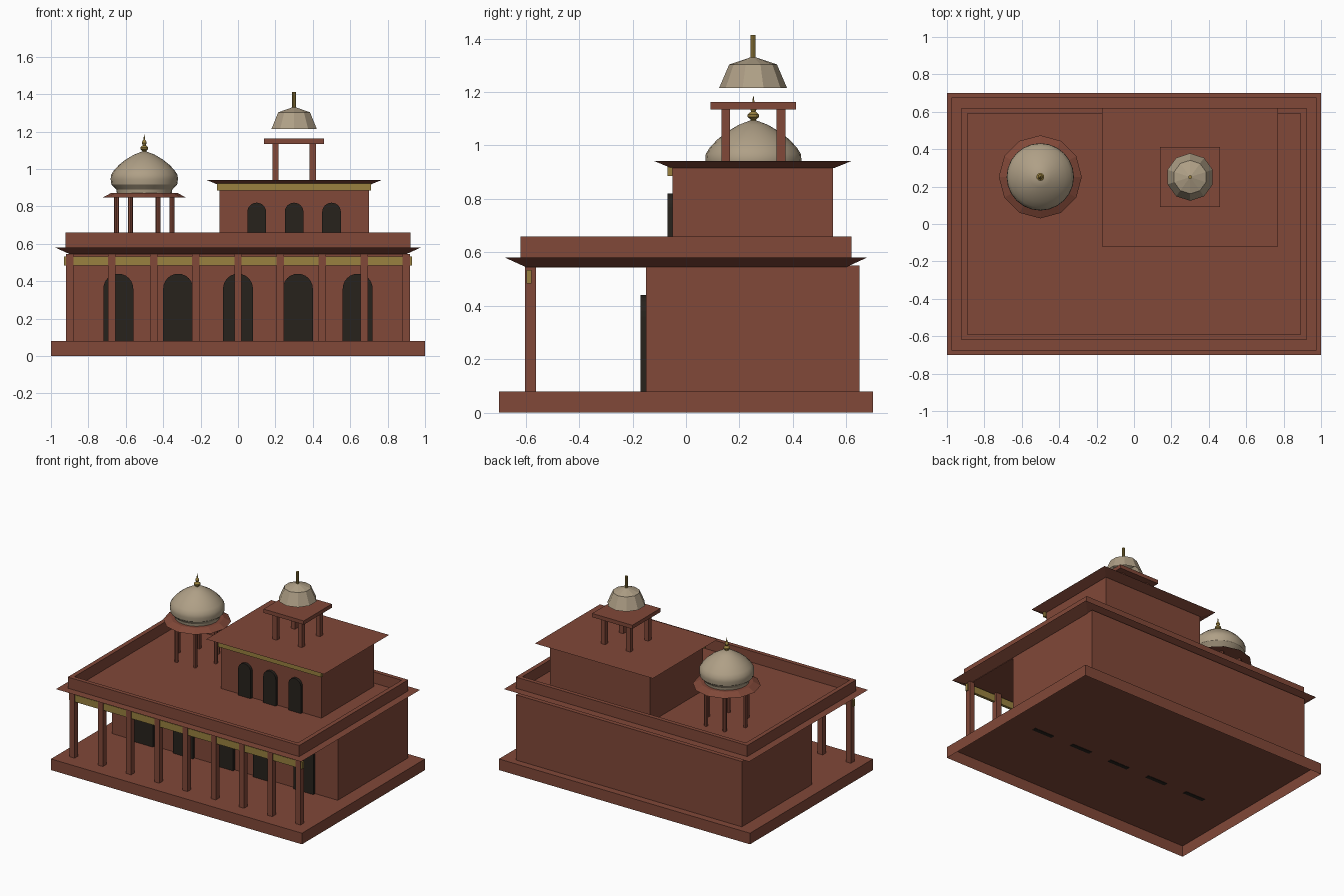
import bpy, bmesh
from math import sin, cos, pi

if "Cube" in bpy.data.objects:
    bpy.data.objects.remove(bpy.data.objects["Cube"])


def material(name, rgb):
    m = bpy.data.materials.new(name)
    m.diffuse_color = (*rgb, 1)
    m.use_nodes = True
    m.node_tree.nodes["Principled BSDF"].inputs["Base Color"].default_value = m.diffuse_color
    return m


RED = material("red_stone", (0.22, 0.065, 0.04))
DARK = material("dark_opening", (0.02, 0.016, 0.012))
CREAM = material("cream_dome", (0.43, 0.35, 0.24))
GOLD = material("gold_trim", (0.32, 0.22, 0.05))


def finish(name, bm, mat, smooth=False):
    me = bpy.data.meshes.new(name)
    bm.to_mesh(me)
    bm.free()
    ob = bpy.data.objects.new(name, me)
    bpy.context.collection.objects.link(ob)
    me.materials.append(mat)
    if smooth:
        bpy.ops.object.select_all(action='DESELECT')
        ob.select_set(True)
        bpy.context.view_layer.objects.active = ob
        bpy.ops.object.shade_smooth_by_angle(angle=0.5)
    return ob


def loft(name, rings, mat, start=True, end=True, smooth=False):
    """Join equal-length point loops; cap the chosen ends."""
    bm = bmesh.new()
    loops = [[bm.verts.new(p) for p in r] for r in rings]
    n = len(loops[0])
    for a, b in zip(loops, loops[1:]):
        for i in range(n):
            bm.faces.new((a[i], a[(i + 1) % n], b[(i + 1) % n], b[i]))
    if start:
        bm.faces.new(loops[0])
    if end:
        bm.faces.new(loops[-1])
    bmesh.ops.remove_doubles(bm, verts=bm.verts, dist=1e-5)
    bmesh.ops.recalc_face_normals(bm, faces=bm.faces)
    return finish(name, bm, mat, smooth)


def rect(x0, x1, y0, y1, z):
    return [(x0, y0, z), (x1, y0, z), (x1, y1, z), (x0, y1, z)]


def box(name, x0, x1, y0, y1, z0, z1, mat=RED, bottom=True):
    return loft(name, [rect(x0, x1, y0, y1, z0), rect(x0, x1, y0, y1, z1)], mat, start=bottom)


def flared_eave(name, x0, x1, y0, y1, z0, z1, d):
    return loft(name, [rect(x0 + d, x1 - d, y0 + d, y1 - d, z0),
                       rect(x0, x1, y0, y1, z1)], RED)


def lathe(name, x, y, profile, sides, mat, caps=True, smooth=False):
    rings = [[(x + r * sin(2 * pi * i / sides), y + r * cos(2 * pi * i / sides), z)
              for i in range(sides)] for r, z in profile]
    return loft(name, rings, mat, caps, caps, smooth)


def arch(name, x, y0, y1, z0, spring, r):
    outline = [(x - r, z0), (x + r, z0)]
    outline += [(x + r * cos(pi * i / 12), spring + r * sin(pi * i / 12)) for i in range(13)]
    return loft(name, [[(px, y, pz) for px, pz in outline] for y in (y0, y1)], DARK)


# Ground floor: plinth (open underneath), hall, doors
box("plinth", -1, 1, -0.7, 0.7, 0, 0.08, bottom=False)
box("main_hall", -0.9, 0.9, -0.15, 0.65, 0.08, 0.55)
for i in range(5):
    arch(f"door_{i}", -0.64 + 0.32 * i, -0.17, -0.14, 0.078, 0.36, 0.08)

# Veranda: columns, ceiling, gold band
for i in range(9):
    x = -0.9 + 0.225 * i
    box(f"veranda_column_{i}", x - 0.02, x + 0.02, -0.602, -0.562, 0.08, 0.545)
box("veranda_ceiling", -0.9, 0.9, -0.6, -0.1, 0.543, 0.556)
box("veranda_gold_band", -0.93, 0.93, -0.597, -0.578, 0.483, 0.533, GOLD)

# Roof eave and parapet
flared_eave("main_eave", -0.977, 0.977, -0.677, 0.677, 0.546, 0.58, 0.075)
outer = (-0.922, 0.922, -0.62, 0.62)
inner = (-0.89, 0.89, -0.59, 0.59)
loft("parapet", [rect(*outer, 0.58), rect(*outer, 0.66), rect(*inner, 0.66),
                 rect(*inner, 0.58), rect(*outer, 0.58)], RED, False, False)

# Upper room
box("upper_room", -0.1, 0.7, -0.05, 0.55, 0.58, 0.92)
for i in range(3):
    arch(f"upper_window_{i}", 0.1 + 0.2 * i, -0.07, -0.04, 0.58, 0.77, 0.05)
box("upper_gold_band", -0.112, 0.712, -0.07, -0.05, 0.885, 0.925, GOLD)
flared_eave("upper_eave", -0.17, 0.77, -0.12, 0.62, 0.915, 0.942, 0.066)

# Square rooftop pavilion
for sx in (-1, 1):
    for sy in (-1, 1):
        x, y = 0.3 + 0.1 * sx, 0.252 + 0.103 * sy
        box(f"pavilion_post_{sx}_{sy}", x - 0.0165, x + 0.0165, y - 0.0165, y + 0.0165, 0.94, 1.137)
box("pavilion_slab", 0.14, 0.46, 0.091, 0.411, 1.135, 1.162)
lathe("pavilion_dome", 0.3, 0.251, [(0.127, 1.215), (0.0895, 1.303), (0, 1.333)], 10, CREAM, caps=False)
lathe("pavilion_finial", 0.3, 0.251, [(0.01, 1.31), (0.01, 1.413)], 8, GOLD)

# Round kiosk with bulbous dome
KX, KY = -0.501, 0.252
for i in range(6):
    a = i * pi / 3
    lathe(f"kiosk_post_{i}", KX + 0.148 * cos(a), KY + 0.148 * sin(a),
          [(0.0135, 0.58), (0.0135, 0.862)], 8, RED)
lathe("kiosk_eave", KX, KY, [(0.222, 0.848), (0.175, 0.873)], 12, RED)
lathe("kiosk_dome", KX, KY,
      [(0.146, 0.868), (0.15, 0.89), (0.176, 0.918), (0.18, 0.945), (0.178, 0.968),
       (0.163, 0.992), (0.135, 1.022), (0.1, 1.05), (0.055, 1.077), (0, 1.098)],
      24, CREAM, caps=False, smooth=True)
lathe("kiosk_finial", KX, KY,
      [(0.01, 1.085), (0.011, 1.098), (0.021, 1.106), (0.021, 1.116), (0.008, 1.127),
       (0.013, 1.138), (0.011, 1.147), (0.005, 1.156), (0.001, 1.185)],
      12, GOLD, smooth=True)
